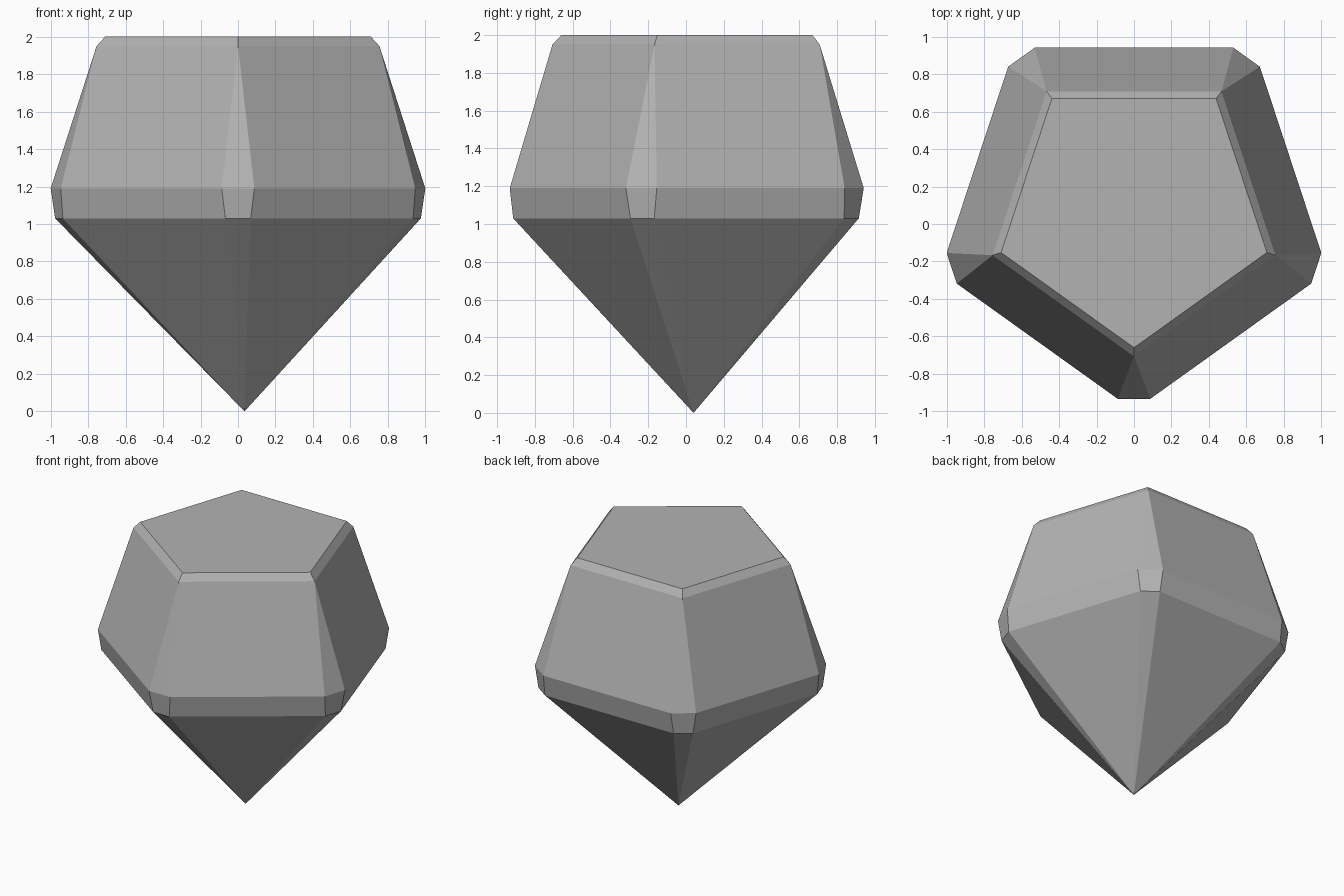
import bpy, bmesh
from math import sin, cos, radians

cube = bpy.data.objects.get("Cube")
if cube:
    bpy.data.objects.remove(cube, do_unlink=True)

CENTRE_Y, STRETCH_X = 0.075, 1.015

# Single stone colour
stone = bpy.data.materials.new("pale grey stone")
stone.use_nodes = True
colour = (0.45, 0.45, 0.45, 1)
stone.diffuse_color = colour
stone.node_tree.nodes["Principled BSDF"].inputs["Base Color"].default_value = colour

bm = bmesh.new()


def ring(radius, half_width, z):
    """Five corners, each a (left, right) pair; sharp corners share one vertex."""
    pairs = []
    for k in range(5):
        a = radians(-90 + 72 * k)
        pair = []
        for side in ((-1, 1) if half_width else (0,)):
            x = radius * cos(a) - side * half_width * sin(a)
            y = radius * sin(a) + side * half_width * cos(a)
            pair.append(bm.verts.new((x * STRETCH_X, y + CENTRE_Y, z)))
        pairs.append((pair[0], pair[-1]))
    return pairs


def face(*verts):
    bm.faces.new(list(dict.fromkeys(verts)))


def bridge(low, high):
    for k in range(5):
        n = (k + 1) % 5
        face(low[k][1], low[n][0], high[n][0], high[k][1])
        if low[k][0] != low[k][1]:
            face(low[k][0], low[k][1], high[k][1], high[k][0])


# Lower girdle, upper girdle, crown rim and flat table
rings = [ring(0.99, 0.066, 1.03), ring(1.008, 0.086, 1.19),
         ring(0.782, 0, 1.95), ring(0.735, 0, 2.0)]
for low, high in zip(rings, rings[1:]):
    bridge(low, high)
face(*[pair[0] for pair in rings[-1]])

# Pointed base, slightly off centre
tip = bm.verts.new((0.035, 0.04, 0))
bridge([(tip, tip)] * 5, rings[0])
for k in range(5):
    face(tip, rings[0][k][0], rings[0][k][1])

bmesh.ops.recalc_face_normals(bm, faces=bm.faces)
mesh = bpy.data.meshes.new("gemstone")
bm.to_mesh(mesh)
bm.free()
mesh.materials.append(stone)
bpy.context.scene.collection.objects.link(bpy.data.objects.new("gemstone", mesh))
